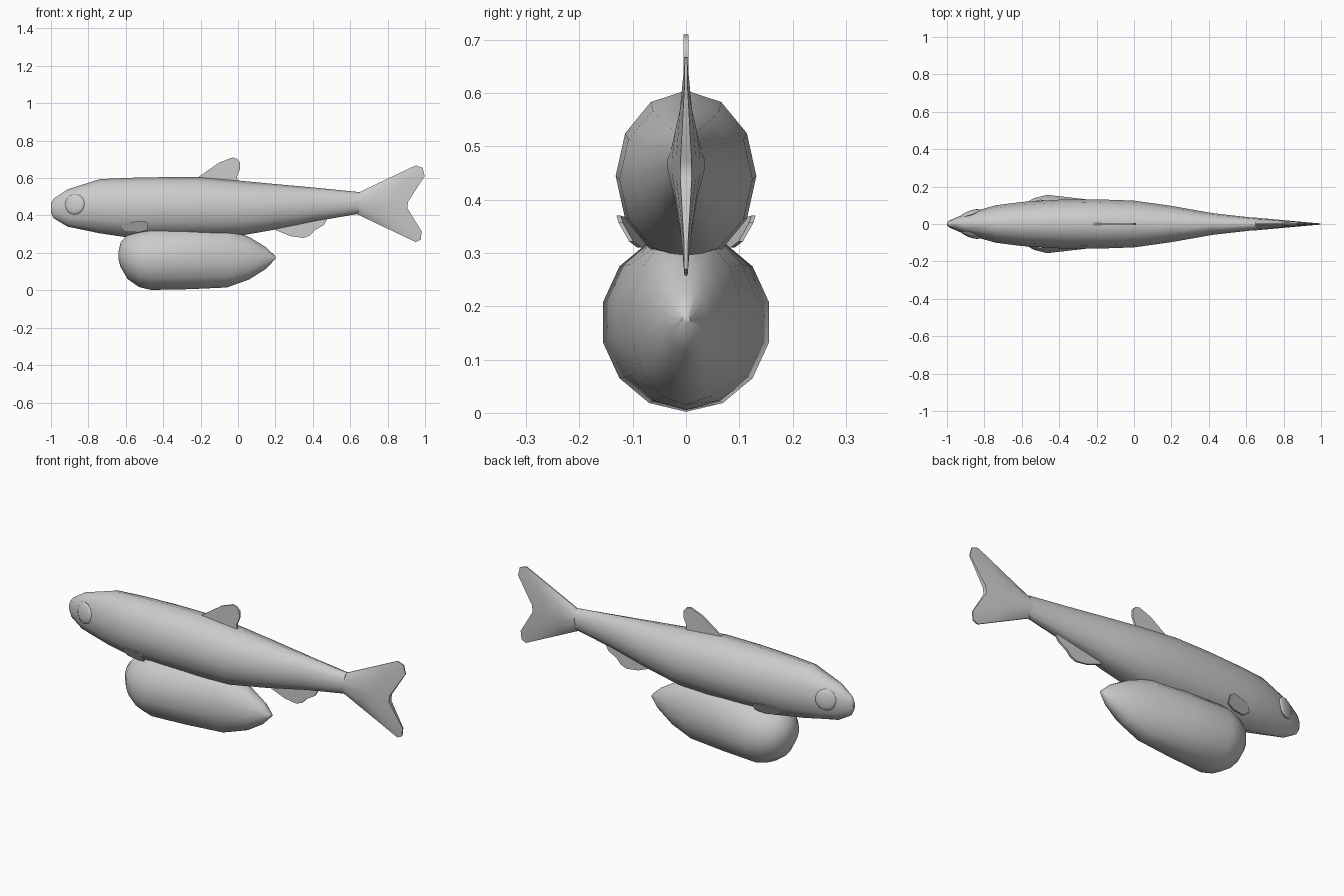
import bpy, bmesh, math
from mathutils import Vector

if "Cube" in bpy.data.objects:
    bpy.data.objects.remove(bpy.data.objects["Cube"])


def finish(name, bm, angle=50):
    bmesh.ops.remove_doubles(bm, verts=bm.verts, dist=0.0005)
    bmesh.ops.recalc_face_normals(bm, faces=bm.faces)
    mesh = bpy.data.meshes.new(name)
    bm.to_mesh(mesh)
    bm.free()
    ob = bpy.data.objects.new(name, mesh)
    bpy.context.collection.objects.link(ob)
    bpy.ops.object.select_all(action='DESELECT')
    ob.select_set(True)
    bpy.context.view_layer.objects.active = ob
    bpy.ops.object.shade_smooth_by_angle(angle=math.radians(angle))
    return ob


def loft(name, sections, n):
    """Skin elliptical rings given as (x, bottom z, top z, half width)."""
    bm = bmesh.new()
    rings = []
    for x, lo, hi, w in sections:
        c, h = (lo + hi) / 2, (hi - lo) / 2
        rings.append([bm.verts.new((x, w * math.sin(2 * math.pi * i / n),
                                    c + h * math.cos(2 * math.pi * i / n)))
                      for i in range(n)])
    for a, b in zip(rings, rings[1:]):
        for i in range(n):
            j = (i + 1) % n
            bm.faces.new((a[i], a[j], b[j], b[i]))
    bm.faces.new(rings[0])
    bm.faces.new(rings[-1])
    return finish(name, bm)


def fin(name, outline, place, half):
    """Thin plate: outline in x-z, place(x, z) gives its y."""
    bm = bmesh.new()
    a, b = ([bm.verts.new((x, place(x, z) + s * half, z)) for x, z in outline]
            for s in (-1, 1))
    bm.faces.new(a)
    bm.faces.new(b)
    for i in range(len(a)):
        j = (i + 1) % len(a)
        bm.faces.new((a[i], a[j], b[j], b[i]))
    return finish(name, bm)


# Body and yolk sac
loft("body", [(-1, .415, .465, .008), (-.985, .385, .49, .02), (-.91, .34, .54, .052),
              (-.74, .305, .594, .10), (-.6, .284, .601, .118), (-.4, .284, .605, .13),
              (-.2, .284, .605, .132), (0, .29, .587, .125), (.2, .325, .568, .097),
              (.42, .37, .548, .058), (.65, .41, .525, .032)], 12)
loft("yolk_sac", [(-.638, .16, .21, .025), (-.628, .125, .255, .065), (-.59, .06, .30, .112),
                  (-.53, .018, .325, .143), (-.465, .002, .338, .16), (-.26, .006, .342, .136),
                  (-.06, .015, .335, .105), (.06, .058, .285, .074), (.15, .115, .23, .04),
                  (.2, .168, .182, .008)], 14)

# Forked tail fin, thick at the root and thin at the edge
ends = [(.95, .668), (.987, .655), (.998, .61), (.91, .475), (.905, .44),
        (.982, .315), (.977, .27), (.95, .258)]
bm = bmesh.new()
rows = {}
last = len(ends) - 1
for s in (-1, 1):
    for r, (ex, ez) in enumerate(ends):
        sx, sz = .65 - .02 * r / last, .525 - .115 * r / last
        thick = .032 * math.sin(math.pi * r / last)
        for k in range(4):
            t = k / 3
            x = sx + (ex - sx) * t
            y = s * (.003 + thick * max(0, 1 - (x - .65) / .34))
            rows[s, r, k] = bm.verts.new((x, y, sz + (ez - sz) * t))
    for r in range(last):
        for k in range(3):
            bm.faces.new((rows[s, r, k], rows[s, r + 1, k],
                          rows[s, r + 1, k + 1], rows[s, r, k + 1]))
border = ([(0, k) for k in range(4)] + [(r, 3) for r in range(1, last + 1)]
          + [(last, k) for k in (2, 1, 0)] + [(r, 0) for r in range(last - 1, 0, -1)])
for p, q in zip(border, border[1:] + border[:1]):
    bm.faces.new((rows[(-1, *p)], rows[(-1, *q)], rows[(1, *q)], rows[(1, *p)]))
finish("tail_fin", bm)

# Dorsal and anal fins
fin("dorsal_fin", [(-.22, .60), (-.1, .683), (-.03, .71), (-.005, .703), (.01, .685),
                   (.012, .65), (-.005, .61), (0, .56), (-.2, .57)], lambda x, z: 0, .005)
fin("anal_fin", [(.18, .335), (.2, .322), (.28, .29), (.35, .28), (.385, .293), (.41, .32),
                 (.46, .35), (.477, .38), (.44, .395), (.3, .39)], lambda x, z: 0, .005)

for side, s in (("right", -1), ("left", 1)):
    # Pectoral fins
    fin(side + "_pectoral_fin", [(-.63, .335), (-.6, .363), (-.5, .37), (-.482, .357),
                                 (-.485, .322), (-.53, .31), (-.6, .312)],
        lambda x, z: s * (.07 + .2 * (x + .63) + .55 * (z - .315)), .004)
    # Eyes, flattened and tilted to the cheek
    bm = bmesh.new()
    bmesh.ops.create_uvsphere(bm, u_segments=20, v_segments=10, radius=.055)
    bmesh.ops.scale(bm, vec=(1, 1, .28), verts=bm.verts)
    turn = Vector((-.32, s * .94, .1)).to_track_quat('Z', 'Y').to_matrix()
    bmesh.ops.rotate(bm, matrix=turn, verts=bm.verts)
    bmesh.ops.translate(bm, vec=(-.873, s * .056, .46), verts=bm.verts)
    finish(side + "_eye", bm)
